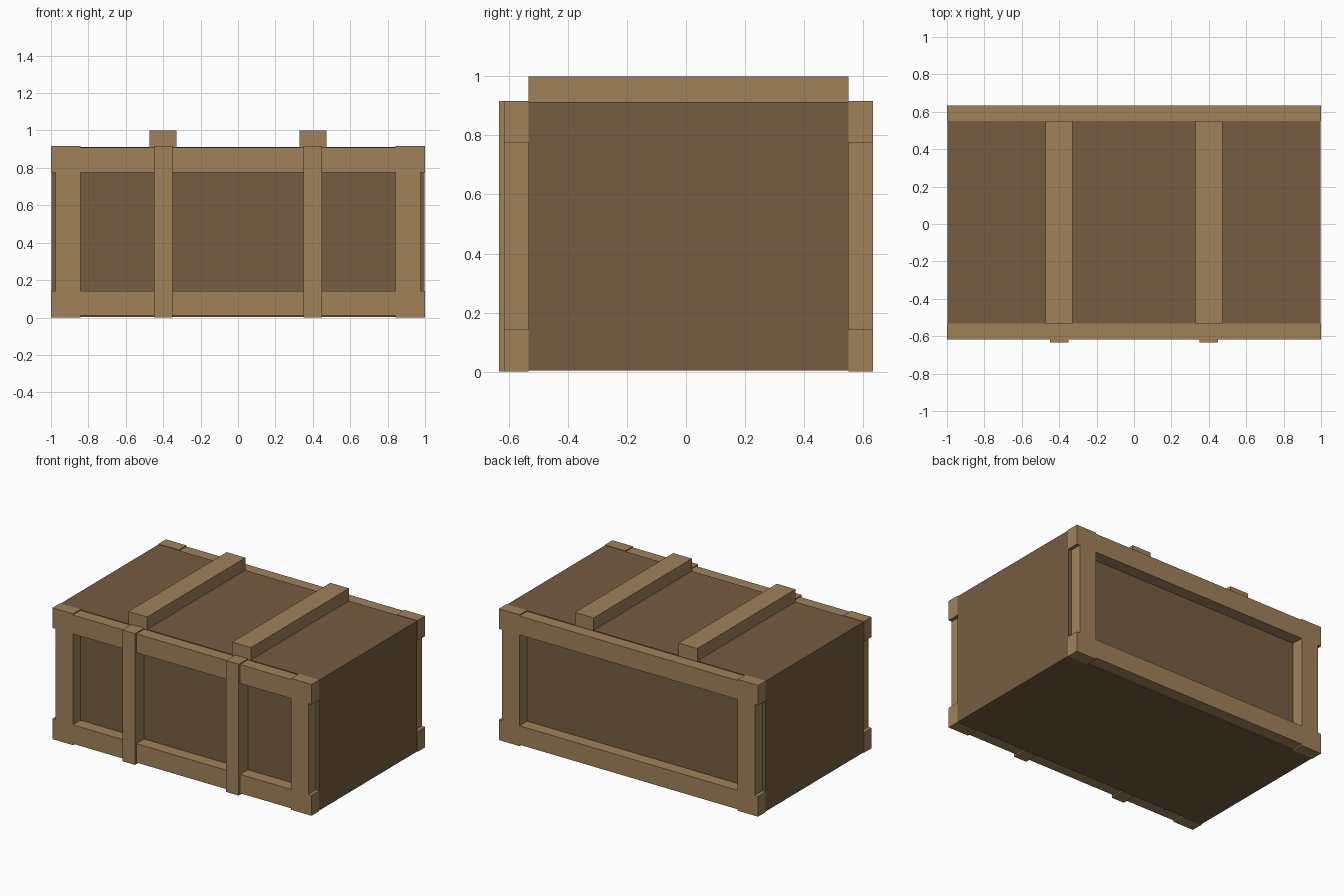
import bpy

if "Cube" in bpy.data.objects:
    bpy.data.objects.remove(bpy.data.objects["Cube"])


def material(name, color):
    m = bpy.data.materials.new(name)
    m.diffuse_color = (*color, 1)
    m.use_nodes = True
    m.node_tree.nodes["Principled BSDF"].inputs["Base Color"].default_value = m.diffuse_color
    return m


DARK = material("dark wood", (0.181, 0.107, 0.052))
LIGHT = material("light wood", (0.352, 0.223, 0.102))


def box(name, x, y, z, mat):
    """Box from (min, max) ranges on each axis."""
    bpy.ops.mesh.primitive_cube_add(size=1)
    o = bpy.context.object
    o.name = name
    for v in o.data.vertices:
        for i, (lo, hi) in enumerate((x, y, z)):
            v.co[i] = lo if v.co[i] < 0 else hi
    o.data.materials.append(mat)
    return o


# Crate body
box("crate_body", (-0.998, 0.998), (-0.533, 0.55), (0.003, 0.913), DARK)

# Front and back frames: corner blocks, posts and rails
for side, y in (("front", (-0.617, -0.533)), ("back", (0.55, 0.634))):
    for level, zb, zr in (("lower", (0, 0.142), (0.01, 0.142)),
                          ("upper", (0.776, 0.916), (0.776, 0.908))):
        box(f"{side}_{level}_rail", (-0.842, 0.842), y, zr, LIGHT)
        for s, xb in (("left", (-1, -0.842)), ("right", (0.842, 1))):
            box(f"{side}_{level}_{s}_corner_block", xb, y, zb, LIGHT)
    for s, xp in (("left", (-0.975, -0.842)), ("right", (0.842, 0.975))):
        box(f"{side}_{s}_post", xp, y, (0.142, 0.776), LIGHT)

# Lid battens and front straps
for s, cx in (("left", -0.4), ("right", 0.4)):
    box(f"{s}_lid_batten", (cx - 0.072, cx + 0.072), (-0.533, 0.55), (0.913, 1.0), LIGHT)
    box(f"{s}_front_strap", (cx - 0.049, cx + 0.049), (-0.634, -0.533), (0, 0.916), LIGHT)
